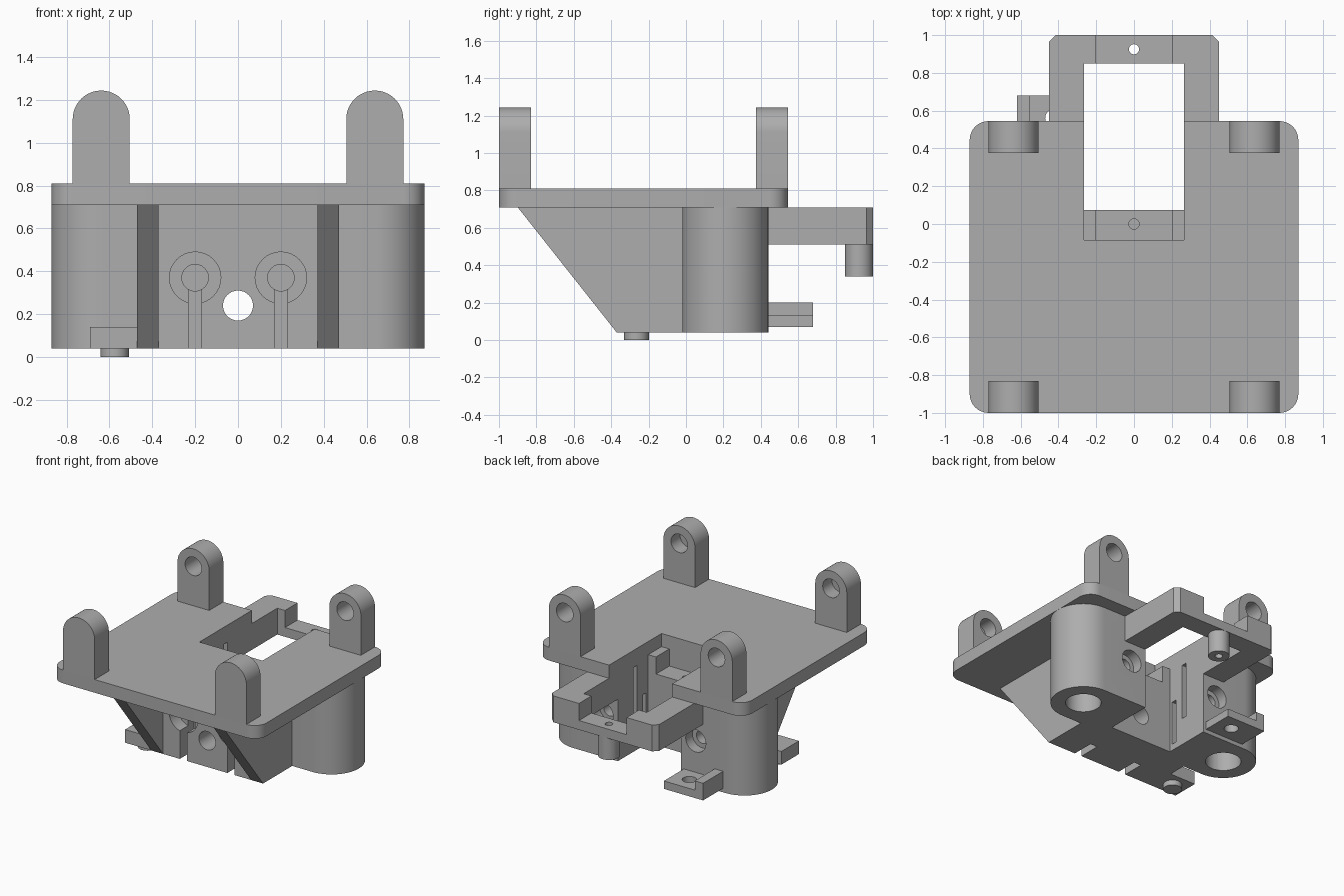
import bpy, bmesh, math

if "Cube" in bpy.data.objects:
    bpy.data.objects.remove(bpy.data.objects["Cube"])

grey = bpy.data.materials.new("plastic_grey")
grey.diffuse_color = (0.42, 0.42, 0.42, 1)
grey.use_nodes = True
grey.node_tree.nodes["Principled BSDF"].inputs["Base Color"].default_value = grey.diffuse_color


def prism(name, pts, lo, hi, axis='Z'):
    """Extrude a 2D profile along an axis (Z: x,y  Y: x,z  X: y,z)."""
    def place(p, h):
        return {'Z': (p[0], p[1], h), 'Y': (p[0], h, p[1]), 'X': (h, p[0], p[1])}[axis]
    bm = bmesh.new()
    a = [bm.verts.new(place(p, lo)) for p in pts]
    b = [bm.verts.new(place(p, hi)) for p in pts]
    bm.faces.new(a)
    bm.faces.new(b)
    n = len(pts)
    for i in range(n):
        bm.faces.new((a[i], a[(i + 1) % n], b[(i + 1) % n], b[i]))
    bmesh.ops.recalc_face_normals(bm, faces=bm.faces)
    me = bpy.data.meshes.new(name)
    bm.to_mesh(me)
    bm.free()
    me.materials.append(grey)
    ob = bpy.data.objects.new(name, me)
    bpy.context.collection.objects.link(ob)
    return ob


def arc(cx, cy, r, a0, a1, n):
    return [(cx + r * math.cos(math.radians(a0 + (a1 - a0) * i / n)),
             cy + r * math.sin(math.radians(a0 + (a1 - a0) * i / n))) for i in range(n + 1)]


def rod(name, cx, cy, r, lo, hi, axis='Z', n=32):
    return prism(name, arc(cx, cy, r, 0, 360, n)[:-1], lo, hi, axis)


def box(name, x0, x1, y0, y1, z0, z1):
    return prism(name, [(x0, y0), (x1, y0), (x1, y1), (x0, y1)], z0, z1)


def cut(ob, cutters):
    for c in cutters:
        m = ob.modifiers.new("cut", 'BOOLEAN')
        m.operation, m.solver, m.object = 'DIFFERENCE', 'EXACT', c
    dg = bpy.context.evaluated_depsgraph_get()
    me = bpy.data.meshes.new_from_object(ob.evaluated_get(dg))
    ob.modifiers.clear()
    ob.data = me
    for c in cutters:
        bpy.data.objects.remove(c)


def finish(ob):
    bpy.ops.object.select_all(action='DESELECT')
    ob.select_set(True)
    bpy.context.view_layer.objects.active = ob
    bpy.ops.object.shade_smooth_by_angle(angle=math.radians(30))


def mx(pts, s):
    return [(s * x, y) for x, y in pts]


# top plate with rounded corners and a rear opening
R = 0.1
outline = (arc(-0.77, -0.9, R, 180, 270, 8) + arc(0.77, -0.9, R, 270, 360, 8)
           + arc(0.77, 0.445, R, 0, 90, 8)
           + [(0.265, 0.545), (0.265, -0.085), (-0.265, -0.085), (-0.265, 0.545)]
           + arc(-0.77, 0.445, R, 90, 180, 8))
prism("top_plate", outline, 0.71, 0.81)

# four hinge lugs, front pair with blind holes
for s, side in ((-1, "left"), (1, "right")):
    c = 0.638 * s
    lug = [(c - 0.133, 0.81), (c + 0.133, 0.81)] + arc(c, 1.11, 0.133, 0, 180, 24)
    for y0, end in ((-1.0, "front"), (0.375, "rear")):
        ob = prism(f"{end}_lug_{side}", lug, y0, y0 + 0.17, 'Y')
        start = y0 + 0.06 if end == "front" else y0 - 0.1
        cut(ob, [rod("cutter", c, 1.11, 0.07, start, y0 + 0.3, 'Y')])

# central block with mounting recesses, slots and a through hole
block = prism("central_block", [(-0.37, -0.37), (0.37, -0.37), (0.37, -0.02), (0.265, -0.02),
                                (0.265, 0.075), (-0.265, 0.075), (-0.265, -0.02), (-0.37, -0.02)],
              0.04, 0.71)
tools = [rod("cutter", 0, 0.24, 0.07, -0.5, 0.3, 'Y'),
         box("cutter", -0.2, 0.2, -0.085, 0.2, 0.58, 0.8),
         rod("cutter", 0, 0, 0.027, 0.4, 0.7)]
for s in (-1, 1):
    tools += [rod("cutter", 0.2 * s, 0.37, 0.12, -0.5, -0.27, 'Y'),
              rod("cutter", 0.2 * s, 0.37, 0.062, -0.5, -0.15, 'Y'),
              box("cutter", 0.2 * s - 0.03, 0.2 * s + 0.03, -0.5, -0.2, 0, 0.37)]
# the raised ledge ends sit in front of the opening
cut(block, tools)

for s, side in ((-1, "left"), (1, "right")):
    # sloped gusset
    x0, x1 = sorted((0.37 * s, 0.47 * s))
    prism(f"gusset_{side}", [(-0.9, 0.71), (-0.02, 0.71), (-0.02, 0.04), (-0.37, 0.04)],
          x0, x1, 'X')
    # bearing housing with blind bore, clamp screw hole and tie slots
    prof = [(0.265, 0.44), (0.265, -0.02)] + arc(0.64, 0.21, 0.23, -90, 90, 28)
    house = prism(f"bearing_housing_{side}", mx(prof, s), 0.04, 0.71)
    xa, xb = sorted((0.2 * s, 0.36 * s))
    cut(house, [rod("cutter", 0.64 * s, 0.21, 0.125, 0, 0.64),
                rod("cutter", 0.39 * s, 0.37, 0.085, 0.36, 0.6, 'Y'),
                rod("cutter", 0.39 * s, 0.37, 0.05, 0.1, 0.6, 'Y'),
                box("cutter", xa, xb, 0.21, 0.25, 0.25, 0.68),
                box("cutter", xa, xb, 0.10, 0.14, 0.09, 0.43)])

# rear frame with chamfered corners and a notched cross bar
frame = prism("rear_frame", [(0.265, 0.44), (0.45, 0.44), (0.45, 0.965), (0.415, 1.0),
                             (-0.415, 1.0), (-0.45, 0.965), (-0.45, 0.44), (-0.265, 0.44),
                             (-0.265, 0.85), (0.265, 0.85)], 0.51, 0.71)
cut(frame, [box("cutter", -0.2, 0.2, 0.8, 1.1, 0.58, 0.8),
            rod("cutter", 0, 0.925, 0.027, 0.4, 0.7)])
post = rod("frame_post", 0, 0.925, 0.075, 0.34, 0.51)
cut(post, [rod("cutter", 0, 0.925, 0.027, 0.2, 0.6)])

# rear switch bracket with a raised end
shelf = box("bracket_shelf", -0.55, -0.29, 0.44, 0.68, 0.07, 0.13)
cut(shelf, [rod("cutter", -0.42, 0.56, 0.05, 0, 0.3)])
box("bracket_end", -0.62, -0.55, 0.44, 0.68, 0.07, 0.2)

# side tab with a round foot
box("side_tab", -0.69, -0.47, -0.37, -0.16, 0.04, 0.14)
rod("tab_foot", -0.575, -0.265, 0.066, 0.0, 0.04)

for ob in list(bpy.context.collection.objects):
    finish(ob)
